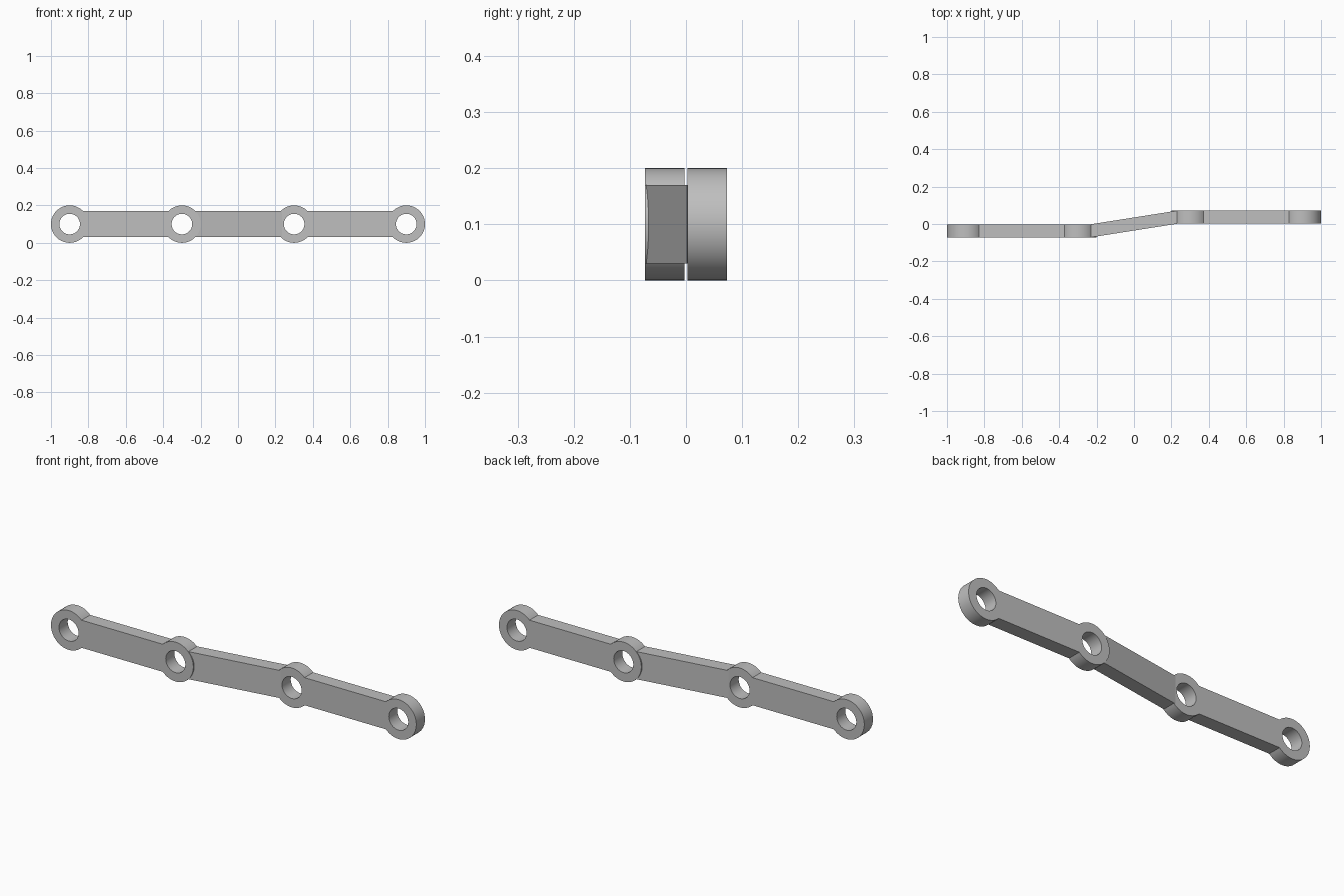
import bpy
from math import asin, cos, pi, radians, sin

cube = bpy.data.objects.get("Cube")
if cube:
    bpy.data.objects.remove(cube, do_unlink=True)

EYE_R, HOLE_R, BAR_H = 0.1, 0.055, 0.07   # eye radius, hole radius, half bar height
HALF_T, OFFSET, MID_Z = 0.035, 0.038, 0.1  # half thickness, sideways step, centre height

steel = bpy.data.materials.new("grey_steel")
steel.use_nodes = True
color = (0.52, 0.52, 0.52, 1)
steel.diffuse_color = color
steel.node_tree.nodes["Principled BSDF"].inputs["Base Color"].default_value = color


def arc(cx, start, end, r, n=48):
    return [(cx + r * cos(start + (end - start) * i / n),
             r * sin(start + (end - start) * i / n)) for i in range(n + 1)]


def plate(name, loops, y):
    """Extrude closed loops drawn in the x-z plane; inner loops become holes."""
    curve = bpy.data.curves.new(name, "CURVE")
    curve.dimensions = "2D"
    curve.fill_mode = "BOTH"
    curve.extrude = HALF_T
    for points in loops:
        spline = curve.splines.new("POLY")
        spline.points.add(len(points) - 1)
        for p, (x, z) in zip(spline.points, points):
            p.co = (x, z, 0, 1)
        spline.use_cyclic_u = True
    obj = bpy.data.objects.new(name, curve)
    bpy.context.collection.objects.link(obj)
    obj.location = (0, y, MID_Z)
    obj.rotation_euler = (pi / 2, 0, 0)
    bpy.ops.object.select_all(action="DESELECT")
    obj.select_set(True)
    bpy.context.view_layer.objects.active = obj
    bpy.ops.object.convert(target="MESH")
    obj = bpy.context.object
    obj.data.materials.clear()
    obj.data.materials.append(steel)
    bpy.ops.object.shade_smooth_by_angle(angle=radians(30))
    return obj


# Two straight links, each a bar with a round eye at both ends
a = asin(BAR_H / EYE_R)
for name, near, far, y in (("right_link", -0.9, -0.3, -OFFSET),
                           ("left_link", 0.3, 0.9, OFFSET)):
    outline = arc(near, a, 2 * pi - a, EYE_R) + arc(far, a - pi, pi - a, EYE_R)
    holes = [arc(x, 0, 2 * pi, HOLE_R)[:-1] for x in (near, far)]
    plate(name, [outline] + holes, y)

# Slanted bar joining the inner eyes, sheared so it steps from one plane to the other
END = 0.236
bar = plate("slanted_bar", [[(-END, -BAR_H), (END, -BAR_H), (END, BAR_H), (-END, BAR_H)]], 0)
for v in bar.data.vertices:
    v.co.z -= v.co.x * 0.0372 / END
